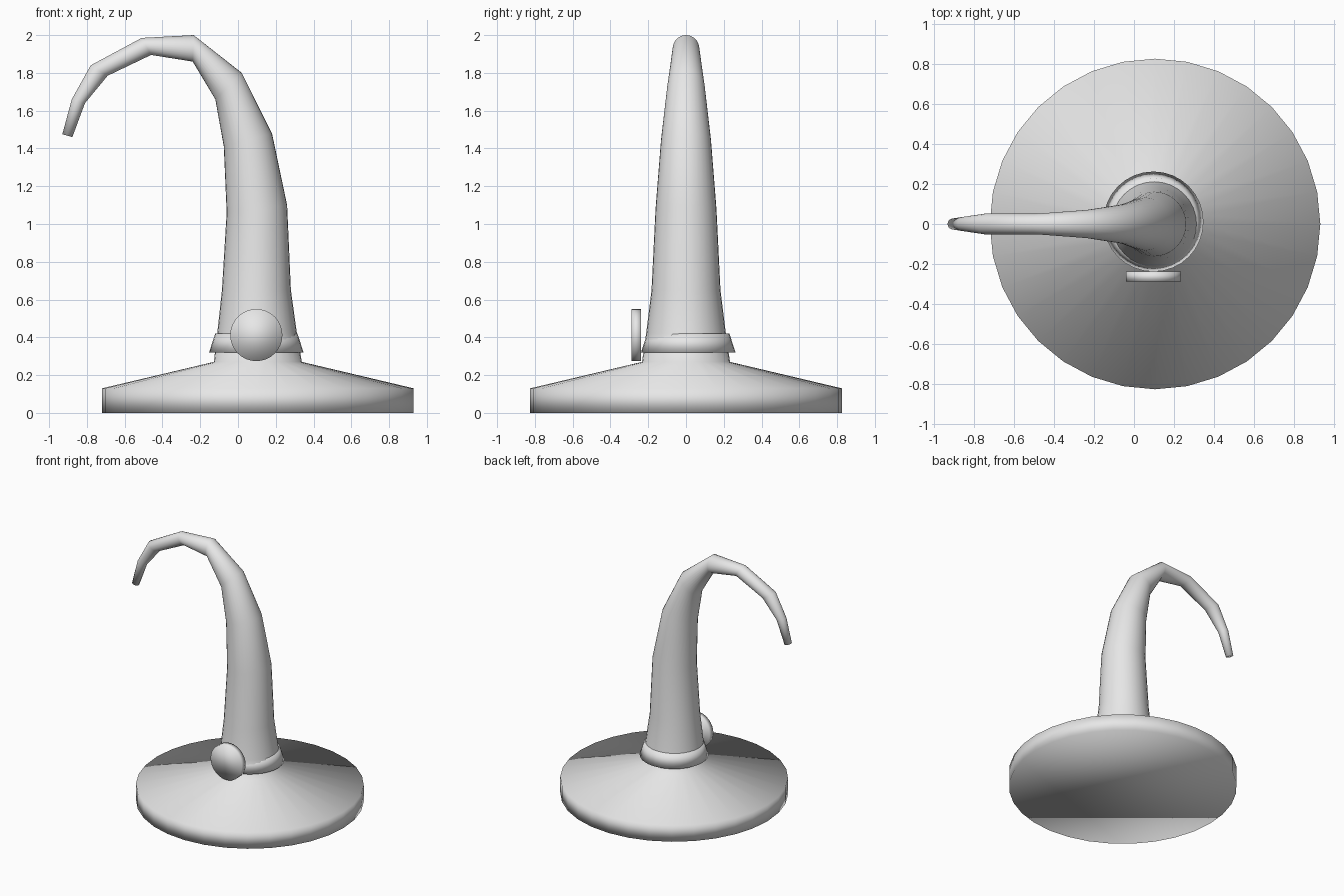
import bpy
import bmesh
from math import cos, sin, pi
from mathutils import Vector

SIDES = 32

if "Cube" in bpy.data.objects:
    bpy.data.objects.remove(bpy.data.objects["Cube"])

grey = bpy.data.materials.new("light grey")
grey.use_nodes = True
colour = (0.8, 0.8, 0.8, 1)
grey.diffuse_color = colour
grey.node_tree.nodes["Principled BSDF"].inputs["Base Color"].default_value = colour


def loft(name, rings):
    """Capped, smooth tube through rings given as (centre, half axis u, half axis v)."""
    bm = bmesh.new()
    loops = []
    for centre, u, v in rings:
        angles = [2 * pi * i / SIDES for i in range(SIDES)]
        loops.append([bm.verts.new(centre + u * cos(a) + v * sin(a)) for a in angles])
    for low, high in zip(loops, loops[1:]):
        for i in range(SIDES):
            j = (i + 1) % SIDES
            bm.faces.new((low[i], low[j], high[j], high[i]))
    bm.faces.new(loops[0])
    bm.faces.new(loops[-1])
    bmesh.ops.recalc_face_normals(bm, faces=bm.faces)
    for face in bm.faces:
        face.smooth = True
    mesh = bpy.data.meshes.new(name)
    bm.to_mesh(mesh)
    bm.free()
    mesh.materials.append(grey)
    obj = bpy.data.objects.new(name, mesh)
    bpy.context.collection.objects.link(obj)
    return obj


def section(left, right):
    """Round cross-section whose two ends lie in the x-z plane."""
    a, b = Vector((left[0], 0, left[1])), Vector((right[0], 0, right[1]))
    return (a + b) / 2, (b - a) / 2, Vector((0, (b - a).length / 2, 0))


def level(x, y, z, r):
    return Vector((x, y, z)), Vector((r, 0, 0)), Vector((0, r, 0))


# Wide brim running up into the bent crown
brim = [level(0.105, 0, z, r) for z, r in ((0, 0.825), (0.13, 0.825), (0.27, 0.233))]
crown = [section(*ends) for ends in (
    ((-0.11, 0.42), (0.312, 0.42)),
    ((-0.085, 0.65), (0.28, 0.65)),
    ((-0.06, 1.06), (0.26, 1.10)),
    ((-0.075, 1.41), (0.18, 1.48)),
    ((-0.12, 1.66), (0.02, 1.80)),
    ((-0.24, 1.86), (-0.235, 2.0)),
    ((-0.46, 1.895), (-0.51, 1.985)),
    ((-0.69, 1.785), (-0.78, 1.84)),
    ((-0.81, 1.64), (-0.88, 1.66)),
    ((-0.877, 1.46), (-0.93, 1.475)),
)]
loft("hat_body", brim + crown)

# Tapered band around the foot of the crown
loft("hat_band", [level(0.097, 0.012, 0.32, 0.25), level(0.097, 0.012, 0.42, 0.218)])

# Round buckle on the front
radius = 0.138
loft("buckle", [
    (Vector((0.097, y, 0.412)), Vector((radius, 0, 0)), Vector((0, 0, radius)))
    for y in (-0.288, -0.238)
])
